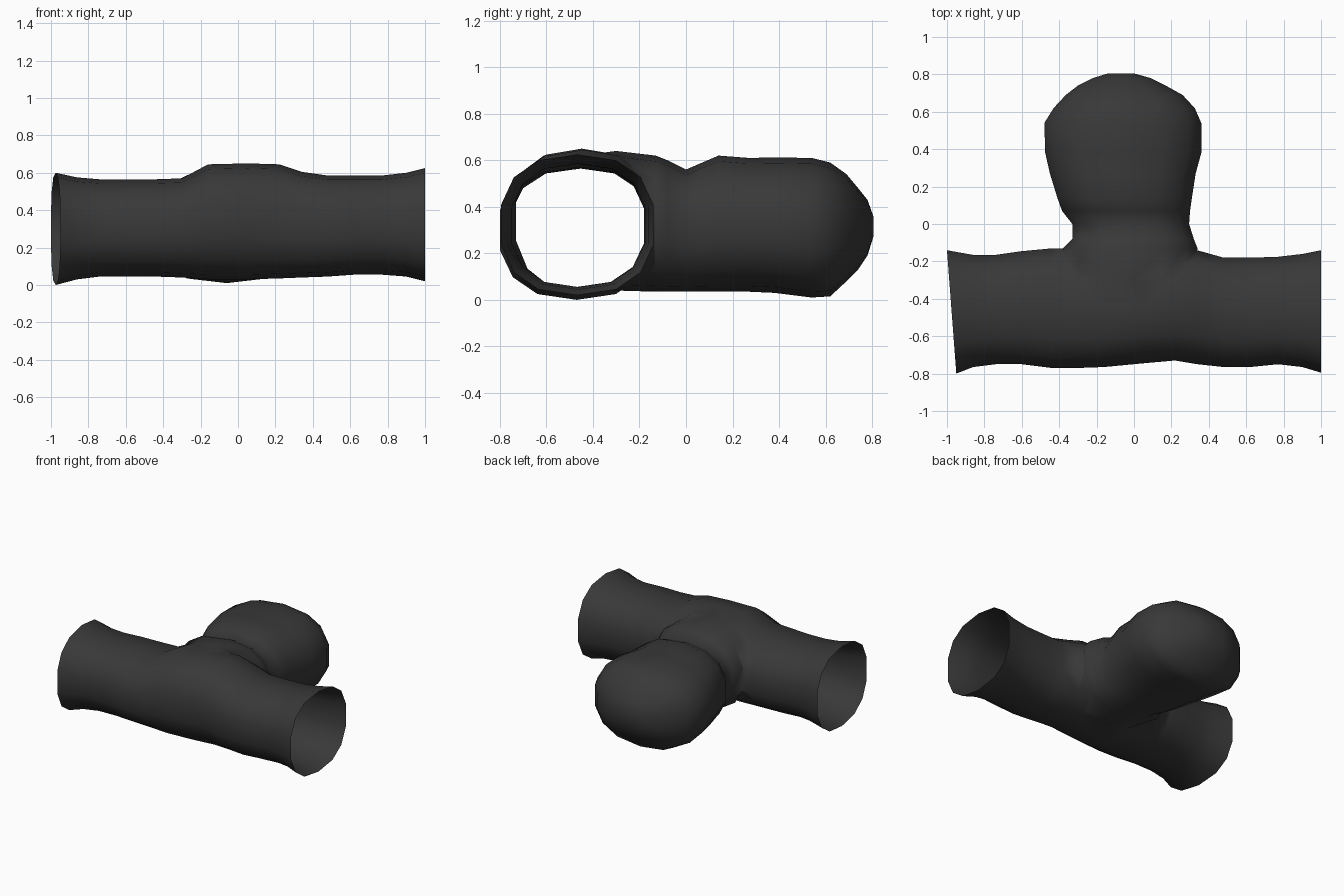
import bpy, bmesh, math

if "Cube" in bpy.data.objects:
    bpy.data.objects.remove(bpy.data.objects["Cube"])

SIDES = 14
mat = bpy.data.materials.new("charcoal")
mat.diffuse_color = (0.04, 0.04, 0.04, 1)
mat.use_nodes = True
mat.node_tree.nodes["Principled BSDF"].inputs["Base Color"].default_value = mat.diffuse_color


def section():
    """Unit cross-section: slightly squared oval with flat left and right sides."""
    pts = []
    for k in range(SIDES):
        a = (k + 0.5) * 2 * math.pi / SIDES
        c, s = math.cos(a), math.sin(a)
        pts.append((math.copysign(abs(c) ** 0.83, c) / 0.98, math.copysign(abs(s) ** 0.83, s)))
    return pts


def loft(name, stations, place):
    """Closed solid through rings given as (position, side min, side max, z min, z max)."""
    bm = bmesh.new()
    rings = []
    for p, a, b, lo, hi in stations:
        rings.append([bm.verts.new(place(p, (a + b) / 2 + u * (b - a) / 2,
                                         (lo + hi) / 2 + v * (hi - lo) / 2))
                      for u, v in section()])
    for r, q in zip(rings, rings[1:]):
        for i in range(SIDES):
            j = (i + 1) % SIDES
            bm.faces.new((r[i], r[j], q[j], q[i]))
    bm.faces.new(rings[0])
    bm.faces.new(rings[-1])
    bmesh.ops.recalc_face_normals(bm, faces=bm.faces)
    me = bpy.data.meshes.new(name)
    bm.to_mesh(me)
    bm.free()
    me.materials.append(mat)
    ob = bpy.data.objects.new(name, me)
    bpy.context.collection.objects.link(ob)
    return ob


def place_tube(x, y, z):
    if x < -0.95:                      # slanted left mouth
        x = -1 + 0.05 * (-0.14 - y) / 0.66
    return (x, y, z)


# Main tunnel along x, flared at both mouths
tube = loft("tunnel", [
    (-0.97, -.80, -.14, .00, .60), (-.86, -.765, -.165, .03, .575),
    (-.74, -.75, -.165, .045, .565), (-.6, -.75, -.145, .045, .565),
    (-.44, -.77, -.13, .045, .565), (-.3, -.77, -.13, .04, .57),
    (-.16, -.765, -.14, .03, .645), (.05, -.745, -.15, .03, .65),
    (.22, -.73, -.15, .035, .645), (.34, -.75, -.14, .04, .605),
    (.48, -.765, -.18, .045, .585), (.62, -.765, -.18, .055, .585),
    (.77, -.75, -.175, .055, .585), (.9, -.765, -.16, .045, .60),
    (1.0, -.795, -.14, .02, .625)], place_tube)

# Side chamber along y, necked at the junction and rounded at the end
branch = loft("side_chamber", [
    (-.45, -.25, .27, .06, .62), (-.3, -.32, .31, .04, .64),
    (-.13, -.38, .34, .035, .62), (-.08, -.33, .32, .035, .60),
    (0, -.33, .295, .035, .56), (.07, -.385, .30, .035, .59),
    (.14, -.41, .31, .035, .62), (.27, -.45, .33, .035, .61),
    (.38, -.475, .36, .03, .612), (.54, -.48, .36, .01, .61),
    (.62, -.43, .325, .015, .59), (.69, -.365, .26, .08, .54),
    (.74, -.30, .17, .13, .48), (.78, -.22, .09, .19, .43),
    (.805, -.14, 0, .27, .36)], lambda p, s, z: (s, p, z))

# Weld the two into one skin
mod = tube.modifiers.new("join", 'BOOLEAN')
mod.operation = 'UNION'
mod.solver = 'EXACT'
mod.object = branch
dep = bpy.context.evaluated_depsgraph_get()
joined = bpy.data.meshes.new_from_object(tube.evaluated_get(dep))
tube.modifiers.clear()
tube.data = joined
bpy.data.objects.remove(branch)
tube.name = "tunnel_junction"

# Open the mouths, then smooth the shading
bm = bmesh.new()
bm.from_mesh(joined)
caps = [f for f in bm.faces if abs(f.normal.x) > 0.9 and abs(f.calc_center_median().x) > 0.9]
bmesh.ops.delete(bm, geom=caps, context='FACES')
bmesh.ops.remove_doubles(bm, verts=bm.verts, dist=0.01)
for f in bm.faces:
    f.smooth = True
bm.to_mesh(joined)
bm.free()
